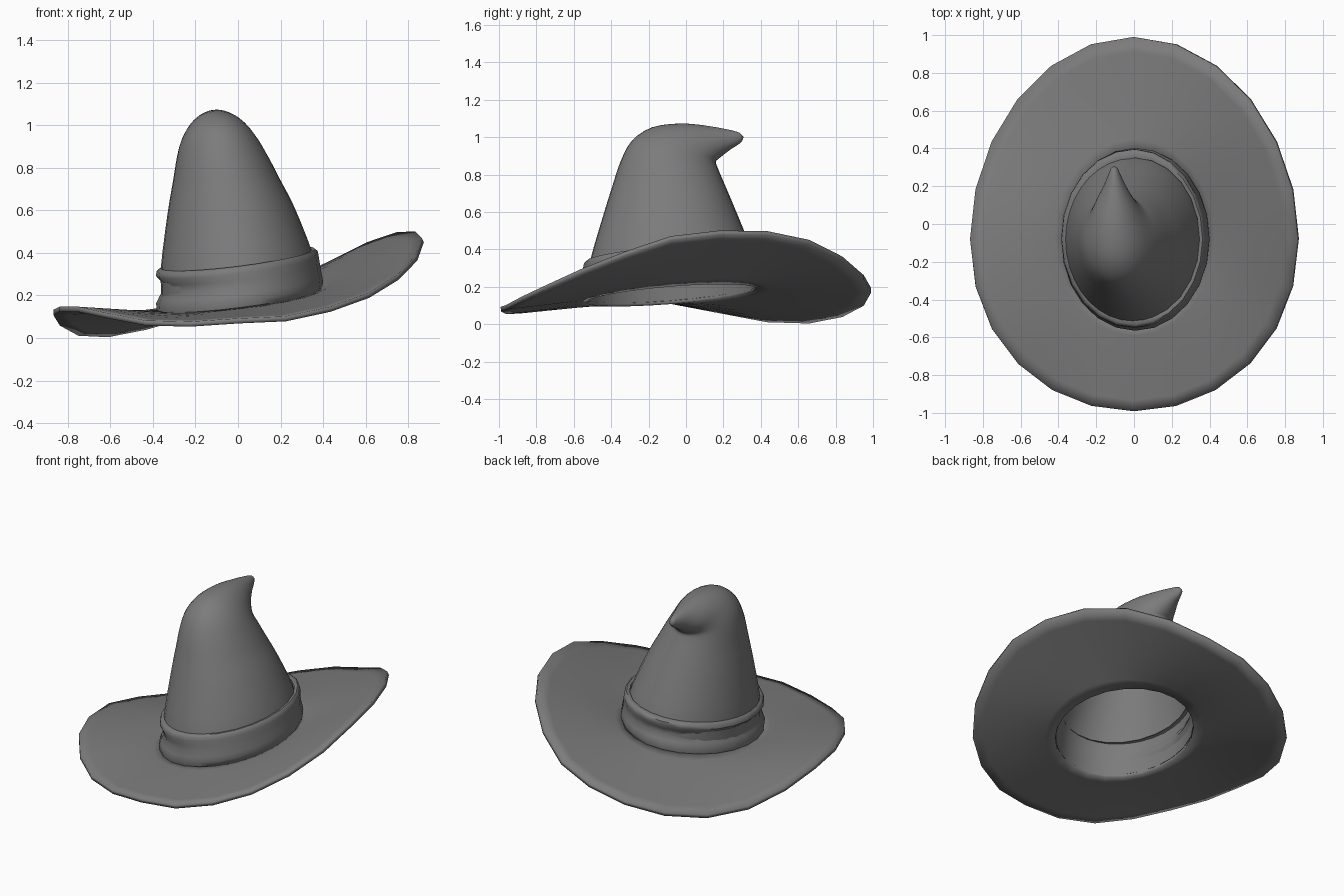
import bpy, bmesh, math
from mathutils import Vector

if "Cube" in bpy.data.objects:
    bpy.data.objects.remove(bpy.data.objects["Cube"])

felt = bpy.data.materials.new("grey felt")
felt.diffuse_color = (0.2, 0.2, 0.2, 1)
felt.use_nodes = True
felt.node_tree.nodes["Principled BSDF"].inputs["Base Color"].default_value = felt.diffuse_color


def loft(name, rings, tip=None, thickness=0, offset=0, angle=50):
    """Skin closed rings of equal length, optionally closing on a tip point."""
    bm = bmesh.new()
    loops = [[bm.verts.new(p) for p in ring] for ring in rings]
    n = len(loops[0])
    for a, b in zip(loops, loops[1:]):
        for i in range(n):
            j = (i + 1) % n
            bm.faces.new((a[i], a[j], b[j], b[i]))
    if tip:
        t = bm.verts.new(tip)
        for i in range(n):
            bm.faces.new((loops[-1][i], loops[-1][(i + 1) % n], t))
    me = bpy.data.meshes.new(name)
    bm.to_mesh(me)
    bm.free()
    me.materials.append(felt)
    ob = bpy.data.objects.new(name, me)
    bpy.context.collection.objects.link(ob)
    bpy.ops.object.select_all(action='DESELECT')
    ob.select_set(True)
    bpy.context.view_layer.objects.active = ob
    if thickness:
        mod = ob.modifiers.new("thickness", 'SOLIDIFY')
        mod.thickness, mod.offset = thickness, offset
    bpy.ops.object.shade_smooth_by_angle(angle=math.radians(angle))
    return ob


def seat(x, y):
    """Tilted plane on which the crown meets the brim."""
    return 0.19 + 0.125 * x + 0.08 * (y + 0.08)


def smooth(a, b, c, d, t):
    """Catmull-Rom interpolation."""
    return 0.5 * (2*b + (c - a)*t + (2*a - 5*b + 4*c - d)*t*t + (3*b - a - 3*c + d)*t**3)


# Brim: wavy outer edge, heights listed clockwise from the back
edge = [.18, .25, .35, .44, .487, .49, .46, .375, .285, .20, .135, .09,
        .08, .065, .07, .105, .135, .135, .12, .07, .022, .015, .05, .11]
N = len(edge)
rings = []
for t in (0, .12, .3, .5, .7, .87, 1):
    ring = []
    for k, z in enumerate(edge):
        s, c = math.sin(2*math.pi*k/N), math.cos(2*math.pi*k/N)
        inner = Vector((.005 + .37*s, -.08 + .455*c, 0))
        inner.z = seat(inner.x, inner.y) - .025
        outer = Vector((.868*s, .99*c - .08*s*s, z))
        ring.append(inner.lerp(outer, t))
    rings.append(ring)
loft("brim", rings, thickness=.024)

# Band: rolled strip, pinched in the middle on the left and back
rings = []
for rx, ry, h, pinch in ((.365, .455, -.02, 0), (.387, .478, -.01, 0), (.395, .486, .02, -.004),
                         (.391, .481, .05, -.012), (.384, .474, .085, -.024), (.378, .470, .12, -.01),
                         (.374, .467, .15, .013), (.369, .463, .172, .014), (.358, .452, .183, .008),
                         (.342, .43, .18, 0)):
    ring = []
    for k in range(N):
        s, c = math.sin(2*math.pi*k/N), math.cos(2*math.pi*k/N)
        p = pinch * max(0, .5 - .8*s + .3*c)
        x, y = .005 + (rx + p)*s, -.08 + (ry + p)*c
        ring.append((x, y, seat(x, y) + h))
    rings.append(ring)
loft("band", rings)

# Crown: rings as front y, z, back y, z, centre x, half width, sideways slope
keys = [(-.53, .13, .37, .20, .005, .367, .125),
        (-.525, .24, .365, .31, 0, .362, .125),
        (-.51, .35, .345, .41, -.01, .352, .12),
        (-.44, .59, .265, .61, -.033, .298, .05),
        (-.39, .75, .21, .74, -.055, .25, .02),
        (-.35, .87, .172, .83, -.072, .215, 0),
        (-.29, .98, .16, .868, -.085, .182, 0),
        (-.18, 1.053, .175, .885, -.093, .145, 0),
        (-.02, 1.073, .2, .905, -.1, .105, 0),
        (.13, 1.058, .24, .935, -.102, .062, 0),
        (.25, 1.035, .282, .962, -.104, .03, 0),
        (.288, 1.022, .3, .98, -.105, .018, 0)]
M, STEPS = 36, 3
last = len(keys) - 1
rows = []
for i in range(last):
    pts = [keys[max(0, min(last, i + d))] for d in (-1, 0, 1, 2)]
    for q in range(STEPS):
        rows.append([smooth(*v, q / STEPS) for v in zip(*pts)])
rows.append(keys[-1])
rings = []
for fy, fz, by, bz, cx, rx, slope in rows:
    ring = []
    for k in range(M):
        s, c = math.sin(2*math.pi*k/M), math.cos(2*math.pi*k/M)
        ring.append((cx + rx*s, (fy + by)/2 + (by - fy)/2*c,
                     (fz + bz)/2 + (bz - fz)/2*c + slope*rx*s))
    rings.append(ring)
loft("crown", rings, tip=(-.105, .308, 1.0))
